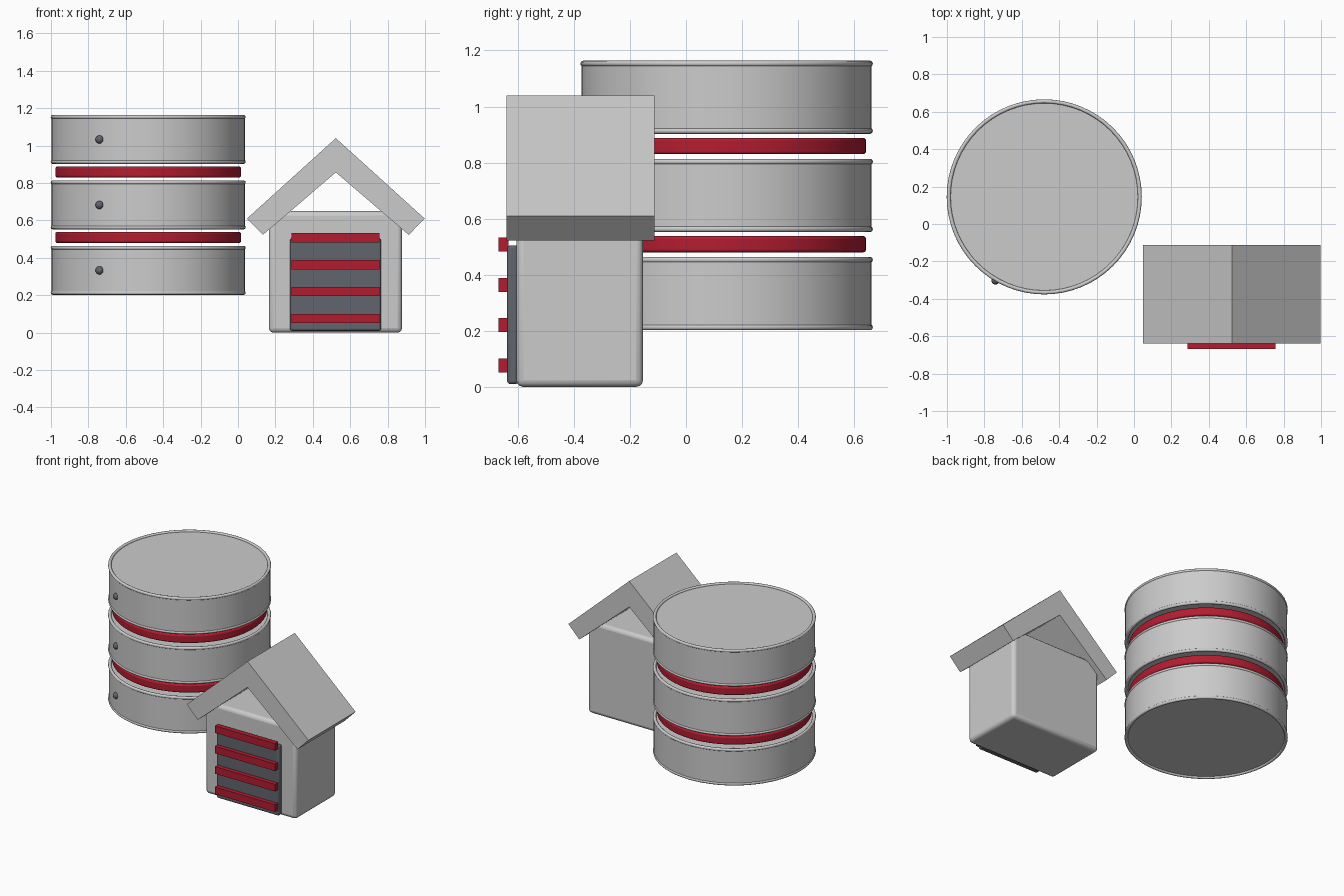
import bpy, math

if "Cube" in bpy.data.objects:
    bpy.data.objects.remove(bpy.data.objects["Cube"])

CX, CY = -0.48, 0.145      # drum stack axis


def material(name, color):
    m = bpy.data.materials.new(name)
    m.diffuse_color = color
    m.use_nodes = True
    m.node_tree.nodes["Principled BSDF"].inputs["Base Color"].default_value = m.diffuse_color
    return m


red = material("red", (0.45, 0.012, 0.03, 1))
dark = material("dark_grey", (0.12, 0.13, 0.15, 1))


def finish(ob, name, mat=None, bevel=0, smooth=True):
    ob.name = name
    if mat:
        ob.data.materials.append(mat)
    if bevel:
        b = ob.modifiers.new("bevel", 'BEVEL')
        b.width, b.segments = bevel, 3
        b.limit_method = 'ANGLE'
    if smooth:
        bpy.ops.object.shade_smooth_by_angle(angle=math.radians(35))
    return ob


def drum(name, r, z0, z1, mat=None, bevel=0):
    bpy.ops.mesh.primitive_cylinder_add(vertices=64, radius=r, depth=z1 - z0,
                                        location=(CX, CY, (z0 + z1) / 2))
    return finish(bpy.context.object, name, mat, bevel)


def box(name, lo, hi, mat=None, bevel=0):
    bpy.ops.mesh.primitive_cube_add(size=1, location=[(a + b) / 2 for a, b in zip(lo, hi)])
    ob = bpy.context.object
    ob.scale = [b - a for a, b in zip(lo, hi)]
    bpy.ops.object.transform_apply(location=False, rotation=False, scale=True)
    return finish(ob, name, mat, bevel, smooth=bevel > 0)


# Storage drums with rims and indicator studs
for i in range(3):
    z = 0.333 + 0.35 * i
    drum(f"drum_{i}", 0.517, z - 0.12, z + 0.12)
    for side, s in (("lower", -1), ("upper", 1)):
        bpy.ops.mesh.primitive_torus_add(major_segments=64, minor_segments=12,
                                         major_radius=0.511, minor_radius=0.0105,
                                         location=(CX, CY, z + s * 0.12))
        finish(bpy.context.object, f"{side}_rim_{i}")
    bpy.ops.mesh.primitive_uv_sphere_add(segments=24, ring_count=12, radius=0.022,
                                         location=(-0.74, -0.302, z))
    finish(bpy.context.object, f"stud_{i}", dark)

# Red spacer discs between the drums
for i in range(2):
    z = 0.509 + 0.35 * i
    drum(f"spacer_disc_{i}", 0.497, z - 0.029, z + 0.029, red, 0.01)

# Shed body, door panel and door slats
box("shed_body", (0.165, -0.605, 0.0), (0.877, -0.153, 0.65), bevel=0.025)
box("door_panel", (0.278, -0.638, 0.01), (0.765, -0.598, 0.505), dark, 0.012)
for i in range(4):
    z = 0.076 + 0.144 * i
    box(f"door_slat_{i}", (0.287, -0.668, z - 0.025), (0.757, -0.633, z + 0.025), red)

# Gable roof extruded from a chevron profile
profile = [(-0.475, 0.61), (-0.39, 0.523), (0, 0.857), (0.39, 0.523), (0.475, 0.61), (0, 1.04)]
n = len(profile)
verts = [(0.523 + x, y, z) for y in (-0.64, -0.113) for x, z in profile]
faces = [(i, i + n, (i + 1) % n + n, (i + 1) % n) for i in range(n)]
for a, b, c, d in ((0, 1, 2, 5), (5, 2, 3, 4)):
    faces += [(a, b, c, d), (d + n, c + n, b + n, a + n)]
mesh = bpy.data.meshes.new("roof")
mesh.from_pydata(verts, [], faces)
mesh.update()
roof = bpy.data.objects.new("roof", mesh)
bpy.context.collection.objects.link(roof)
